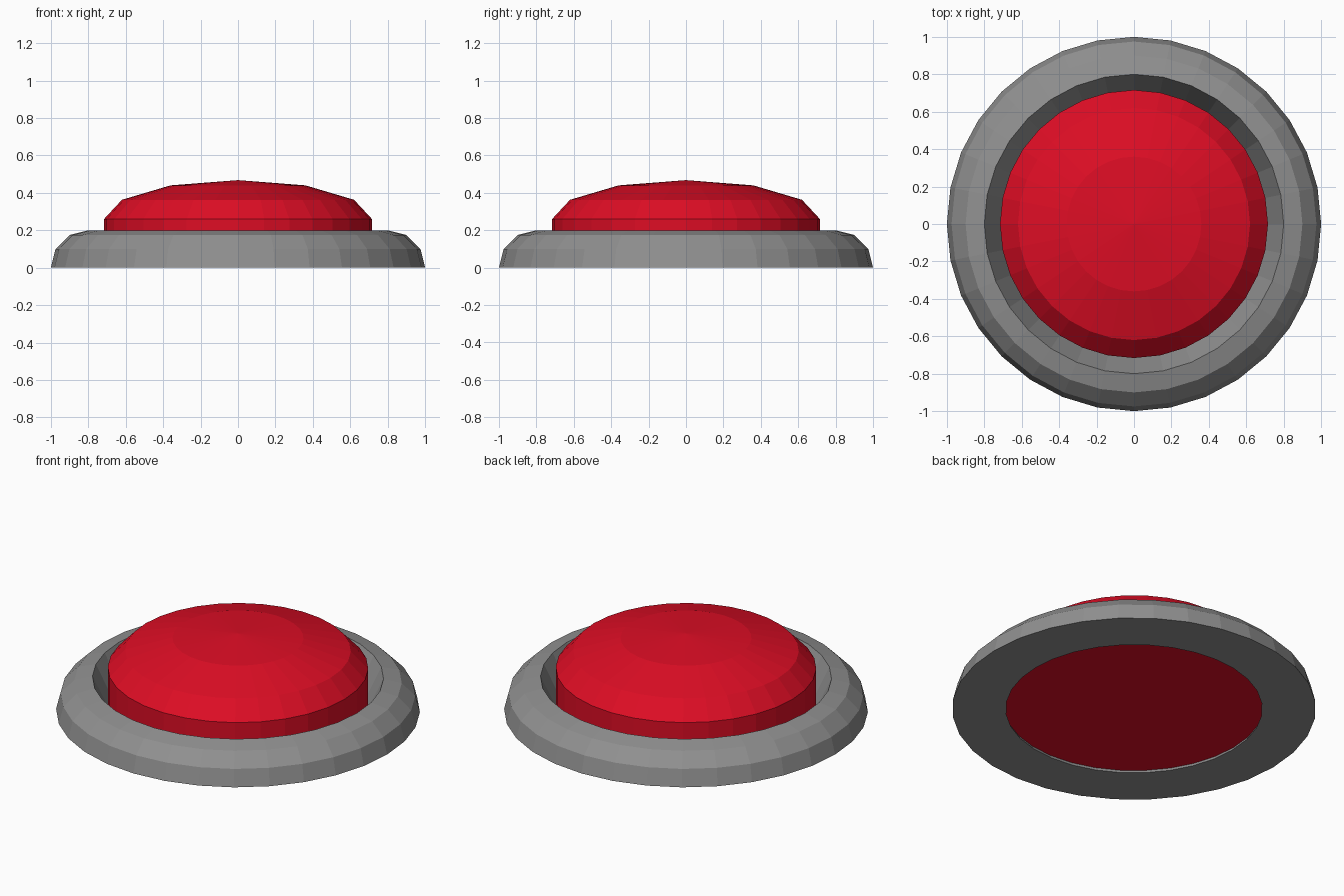
import bpy, bmesh, math

if "Cube" in bpy.data.objects:
    bpy.data.objects.remove(bpy.data.objects["Cube"])

SIDES = 32


def material(name, rgb):
    m = bpy.data.materials.new(name)
    m.diffuse_color = (*rgb, 1.0)
    m.use_nodes = True
    m.node_tree.nodes["Principled BSDF"].inputs["Base Color"].default_value = m.diffuse_color
    return m


def lathe(name, profile, mat, closed):
    """Revolve (radius, z) points around z; zero radius makes a pole."""
    bm = bmesh.new()
    rings = []
    for r, z in profile:
        if r == 0:
            rings.append([bm.verts.new((0, 0, z))] * SIDES)
        else:
            rings.append([bm.verts.new((r * math.cos(2 * math.pi * i / SIDES),
                                        r * math.sin(2 * math.pi * i / SIDES), z))
                          for i in range(SIDES)])
    pairs = list(zip(rings, rings[1:]))
    if closed:
        pairs.append((rings[-1], rings[0]))
    for a, b in pairs:
        for i in range(SIDES):
            j = (i + 1) % SIDES
            bm.faces.new(list(dict.fromkeys((a[i], a[j], b[j], b[i]))))
    bmesh.ops.recalc_face_normals(bm, faces=bm.faces)
    me = bpy.data.meshes.new(name)
    bm.to_mesh(me)
    bm.free()
    me.materials.append(mat)
    ob = bpy.data.objects.new(name, me)
    bpy.context.collection.objects.link(ob)
    return ob


grey = material("housing grey", (0.28, 0.28, 0.28))
red = material("button red", (0.73, 0.004, 0.018))

# Rounded housing ring with a funnel-shaped hole
lathe("housing_ring", [(1.0, 0), (0.975, 0.10), (0.90, 0.175), (0.80, 0.20),
                       (0.705, 0)], grey, True)

# Domed push cap sitting in the hole
lathe("push_cap", [(0, 0.02), (0.716, 0.02), (0.716, 0.26), (0.62, 0.363),
                   (0.36, 0.44), (0, 0.468)], red, False)
